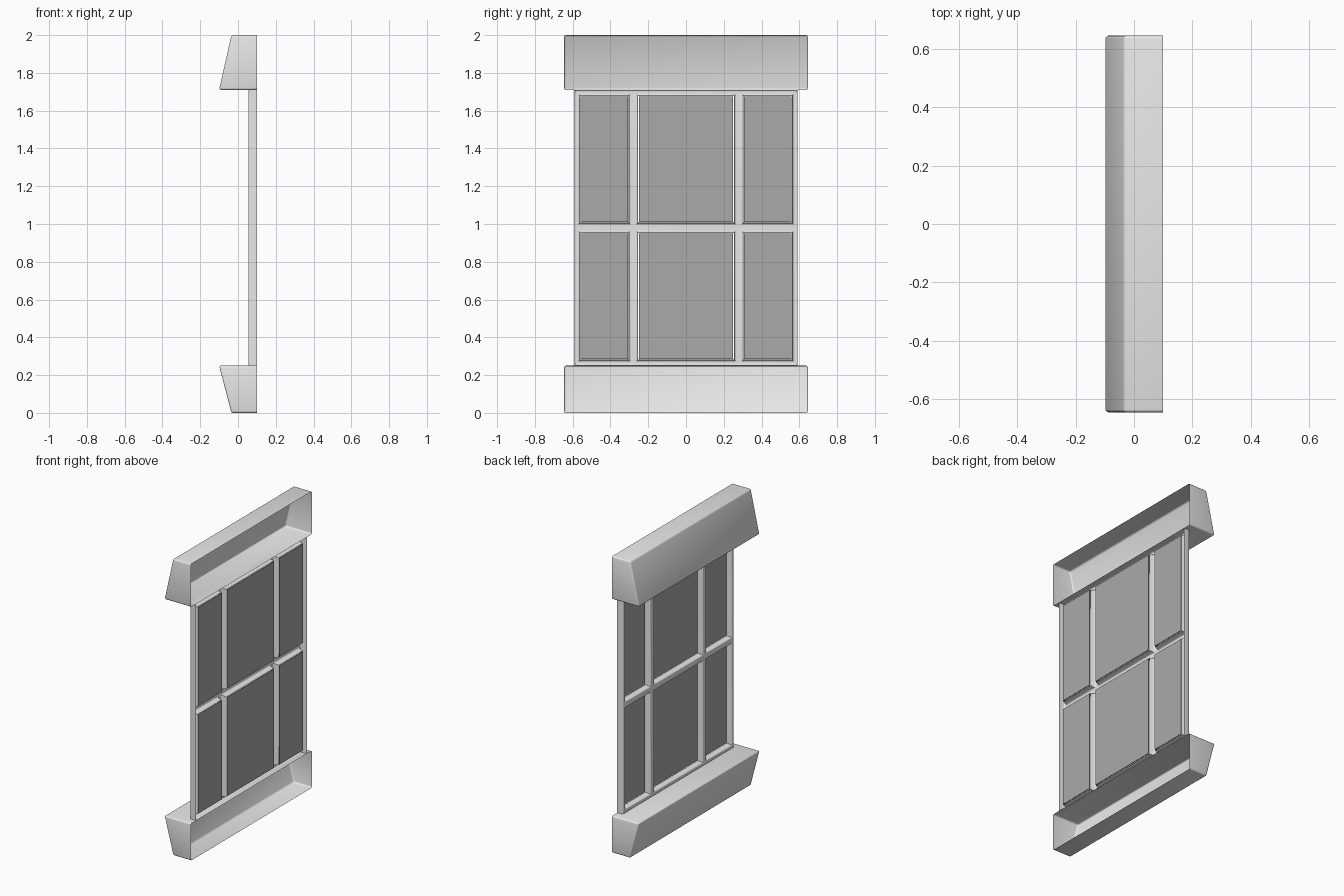
import bpy, bmesh

cube = bpy.data.objects.get("Cube")
if cube:
    bpy.data.objects.remove(cube, do_unlink=True)


def make_material(name, value):
    mat = bpy.data.materials.new(name)
    mat.use_nodes = True
    colour = (value, value, value, 1)
    mat.diffuse_color = colour
    mat.node_tree.nodes["Principled BSDF"].inputs["Base Color"].default_value = colour
    return mat


trim = make_material("pale grey trim", 0.8)
glass = make_material("dark grey glass", 0.4)

BACK, FRONT = 0.1, 0.055


def finish(bm, name, mat):
    mesh = bpy.data.meshes.new(name)
    bm.to_mesh(mesh)
    bm.free()
    mesh.materials.append(mat)
    obj = bpy.data.objects.new(name, mesh)
    bpy.context.collection.objects.link(obj)
    bpy.ops.object.select_all(action="DESELECT")
    obj.select_set(True)
    bpy.context.view_layer.objects.active = obj
    bpy.ops.object.shade_smooth_by_angle(angle=0.7)


def bevel(bm, edges, width, segments):
    bmesh.ops.bevel(bm, geom=edges, offset=width, segments=segments,
                    profile=0.5, affect="EDGES", clamp_overlap=True)


def hollow_ledge(name, profile, half_width):
    """Sloped ledge, rounded at its edges and open at the wall side."""
    bm = bmesh.new()
    face = bm.faces.new([bm.verts.new((x, -half_width, z)) for x, z in profile])
    side = bmesh.ops.extrude_face_region(bm, geom=[face])["geom"]
    moved = [v for v in side if isinstance(v, bmesh.types.BMVert)]
    bmesh.ops.translate(bm, verts=moved, vec=(0, 2 * half_width, 0))
    bmesh.ops.recalc_face_normals(bm, faces=bm.faces)
    bevel(bm, [e for e in bm.edges if min(v.co.x for v in e.verts) < BACK - 0.001],
          0.01, 3)
    wall = [f for f in bm.faces if min(v.co.x for v in f.verts) > BACK - 0.001]
    bmesh.ops.delete(bm, geom=wall, context="FACES")
    finish(bm, name, trim)


# Top and bottom ledges
hollow_ledge("top_ledge", [(BACK, 2), (-0.035, 2), (-0.1, 1.71), (BACK, 1.71)], 0.645)
hollow_ledge("bottom_ledge", [(BACK, 0), (-0.035, 0), (-0.1, 0.25), (BACK, 0.25)], 0.645)

# Window openings
columns = [(-0.558, -0.308), (-0.25, 0.25), (0.308, 0.558)]
rows = [(0.285, 0.95), (1.01, 1.675)]
SLOPE = 0.01
PANE_X = 0.09

# Frame and bars: a grid with sunken openings and an outer rim
ys = [-0.59] + [y + s * SLOPE for c in columns for y, s in zip(c, (-1, 1))] + [0.59]
zs = [0.25] + [z + s * SLOPE for r in rows for z, s in zip(r, (-1, 1))] + [1.71]
bm = bmesh.new()
grid = [[bm.verts.new((FRONT, y, z)) for z in zs] for y in ys]
openings = []
for i in range(len(ys) - 1):
    for j in range(len(zs) - 1):
        f = bm.faces.new((grid[i][j], grid[i][j + 1], grid[i + 1][j + 1], grid[i + 1][j]))
        if i % 2 and j % 2:
            openings.append(f)
bm.normal_update()
rim = [e for e in bm.edges if e.is_boundary]
skirt = bmesh.ops.extrude_edge_only(bm, edges=rim)["geom"]
bmesh.ops.translate(bm, verts=[v for v in skirt if isinstance(v, bmesh.types.BMVert)],
                    vec=(BACK - FRONT, 0, 0))
bmesh.ops.inset_individual(bm, faces=openings, thickness=SLOPE, depth=FRONT - PANE_X)
bmesh.ops.delete(bm, geom=openings, context="FACES")
bm.normal_update()
ridges = [e for e in bm.edges if len(e.link_faces) == 2
          and max(v.co.x for v in e.verts) < FRONT + 0.001
          and e.calc_face_angle(0) > 0.3]
bevel(bm, ridges, 0.007, 3)
finish(bm, "window_frame", trim)

# Glass panes
for j, (z0, z1) in enumerate(rows):
    for i, (y0, y1) in enumerate(columns):
        bm = bmesh.new()
        bmesh.ops.create_cube(bm, size=1)
        bmesh.ops.scale(bm, verts=bm.verts, vec=(0.006, y1 - y0, z1 - z0))
        bmesh.ops.translate(bm, verts=bm.verts,
                            vec=(PANE_X + 0.002, (y0 + y1) / 2, (z0 + z1) / 2))
        finish(bm, f"{('lower', 'upper')[j]}_pane_{i + 1}", glass)
